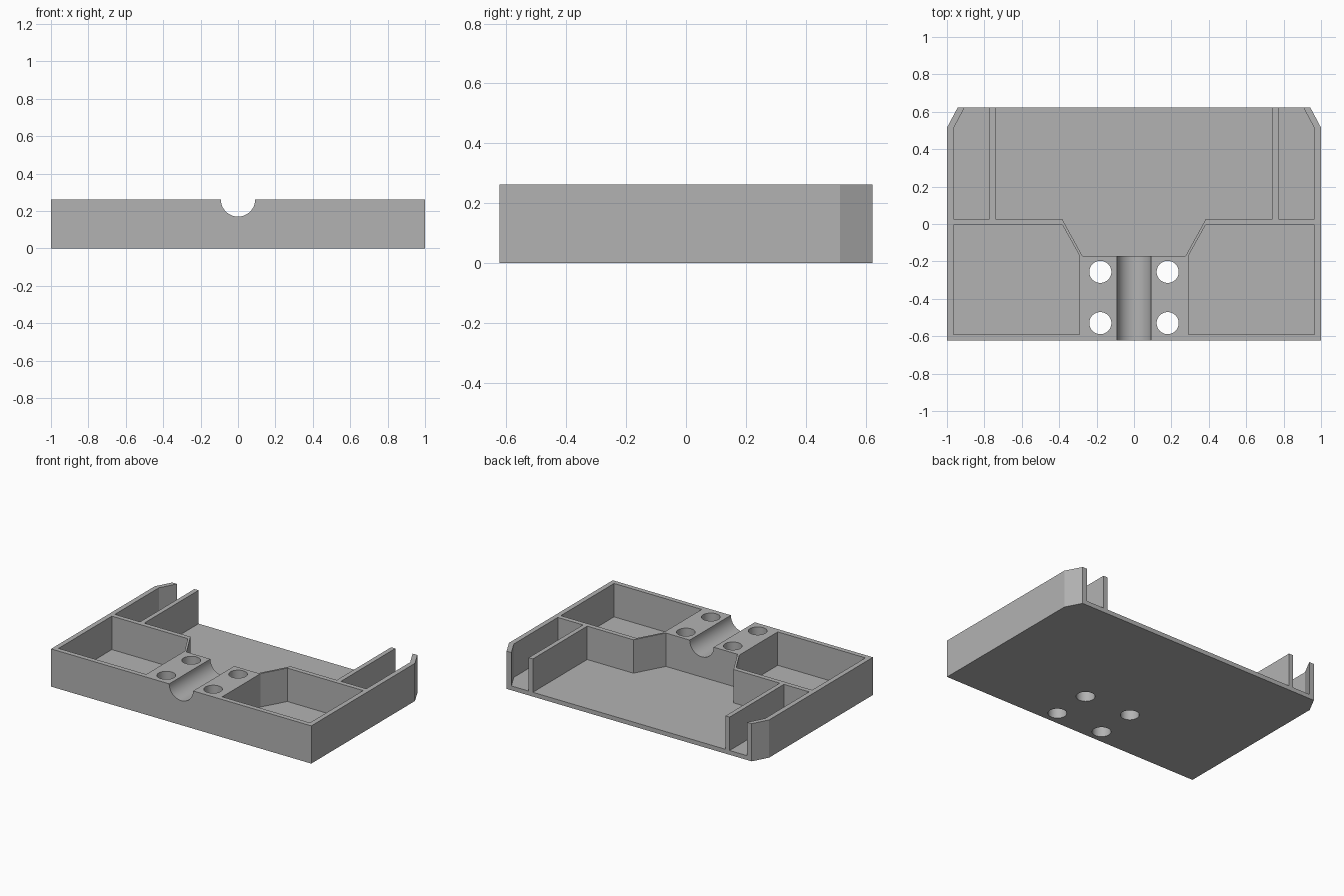
import bpy, bmesh, math

if "Cube" in bpy.data.objects:
    bpy.data.objects.remove(bpy.data.objects["Cube"], do_unlink=True)

HEIGHT, FLOOR, BACK, FRONT = 0.262, 0.03, 0.624, -0.624

grey = bpy.data.materials.new("plain grey")
grey.use_nodes = True
colour = (0.45, 0.45, 0.45, 1)
grey.diffuse_color = colour
grey.node_tree.nodes["Principled BSDF"].inputs["Base Color"].default_value = colour


def prism(name, outline, bottom, top):
    """Extrude a flat outline upwards into a solid."""
    bm = bmesh.new()
    face = bm.faces.new([bm.verts.new((x, y, bottom)) for x, y in outline])
    extruded = bmesh.ops.extrude_face_region(bm, geom=[face])["geom"]
    verts = [v for v in extruded if isinstance(v, bmesh.types.BMVert)]
    bmesh.ops.translate(bm, verts=verts, vec=(0, 0, top - bottom))
    bmesh.ops.recalc_face_normals(bm, faces=bm.faces)
    mesh = bpy.data.meshes.new(name)
    bm.to_mesh(mesh)
    bm.free()
    mesh.materials.append(grey)
    obj = bpy.data.objects.new(name, mesh)
    bpy.context.collection.objects.link(obj)
    return obj


def mirrored(half):
    """Complete a symmetric outline from its +x half."""
    return half + [(-x, y) for x, y in reversed(half)]


def cut(target, cutter):
    mod = target.modifiers.new(cutter.name, "BOOLEAN")
    mod.operation, mod.solver, mod.object = "DIFFERENCE", "EXACT", cutter
    bpy.context.view_layer.objects.active = target
    bpy.ops.object.modifier_apply(modifier=mod.name)
    bpy.data.objects.remove(cutter, do_unlink=True)


def cylinder(name, radius, depth, location, rotation=(0, 0, 0)):
    bpy.ops.mesh.primitive_cylinder_add(vertices=48, radius=radius, depth=depth,
                                        location=location, rotation=rotation)
    obj = bpy.context.object
    obj.name = name
    obj.data.materials.append(grey)
    return obj


# Solid block with chamfered back corners
tray = prism("tray", mirrored([(1, FRONT), (1, 0.515), (0.942, BACK)]), 0, HEIGHT)

# Wide bay, open at the back, with a tapered front end
cut(tray, prism("wide_bay", mirrored([(0.275, -0.172), (0.385, 0.028),
                                      (0.74, 0.028), (0.74, 1)]), FLOOR, 1))

for side in (-1, 1):
    # Narrow side slot, open at the back
    slot = [(0.772, 1), (0.772, 0.028), (0.966, 0.028), (0.966, 0.51),
            (0.905, BACK), (0.905, 1)]
    cut(tray, prism("side_slot", [(side * x, y) for x, y in slot], FLOOR, 1))

    # Closed front pocket with one slanted corner
    pocket = [(0.292, -0.59), (0.966, -0.59), (0.966, -0.005),
              (0.383, -0.005), (0.292, -0.168)]
    cut(tray, prism("front_pocket", [(side * x, y) for x, y in pocket], FLOOR, 1))

    # Bolt holes
    for y in (-0.256, -0.53):
        cut(tray, cylinder("bolt_hole", 0.059, 1, (side * 0.18, y, 0.1)))

# Half-round channel across the front block
cut(tray, cylinder("channel", 0.092, 0.8, (0, -0.5, HEIGHT), (math.pi / 2, 0, 0)))

# Keep edges crisp while the round surfaces stay smooth
bpy.ops.object.select_all(action="DESELECT")
tray.select_set(True)
bpy.context.view_layer.objects.active = tray
bpy.ops.object.shade_smooth_by_angle(angle=math.radians(20))
